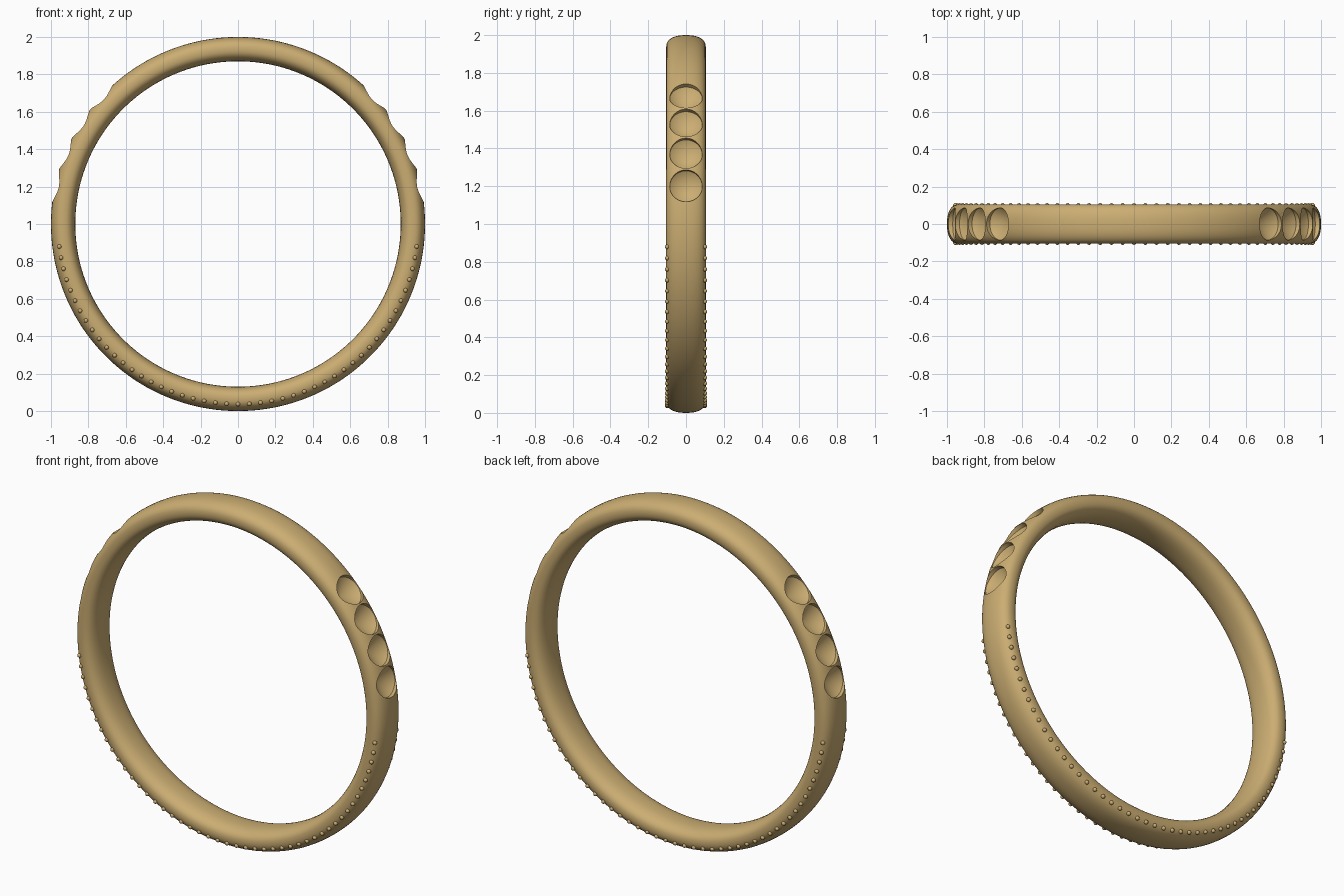
import bpy, bmesh
from math import sin, cos, pi, radians, copysign
from mathutils import Matrix, Vector

if "Cube" in bpy.data.objects:
    bpy.data.objects.remove(bpy.data.objects["Cube"])

CENTRE = Vector((0, 0, 1))
gold = bpy.data.materials.new("gold")
gold.diffuse_color = (0.60, 0.42, 0.17, 1)
gold.use_nodes = True
gold.node_tree.nodes["Principled BSDF"].inputs["Base Color"].default_value = gold.diffuse_color


def make_object(name, bm):
    bmesh.ops.recalc_face_normals(bm, faces=bm.faces)
    mesh = bpy.data.meshes.new(name)
    bm.to_mesh(mesh)
    bm.free()
    mesh.materials.append(gold)
    ob = bpy.data.objects.new(name, mesh)
    bpy.context.collection.objects.link(ob)
    return ob


def revolve_grid(bm, rings):
    # join closed rings of vertices into a tube that closes on itself
    n, m = len(rings), len(rings[0])
    for i in range(n):
        a, b = rings[i], rings[(i + 1) % n]
        for j in range(m):
            k = (j + 1) % m
            bm.faces.new((a[j], a[k], b[k], b[j]))


def smooth(ob, angle):
    bpy.ops.object.select_all(action='DESELECT')
    ob.select_set(True)
    bpy.context.view_layer.objects.active = ob
    bpy.ops.object.shade_smooth_by_angle(angle=radians(angle))


# band: rounded oval section swept round the y axis
def sect(v, e=2.4):
    return copysign(abs(v) ** (2 / e), v)


bm = bmesh.new()
rings = []
for i in range(192):
    a = 2 * pi * (i + 0.5) / 192
    ring = []
    for j in range(36):
        t = 2 * pi * j / 36
        r = 0.935 + 0.065 * sect(cos(t))
        ring.append(bm.verts.new(CENTRE + Vector((r * cos(a), 0.105 * sect(sin(t)), r * sin(a)))))
    rings.append(ring)
revolve_grid(bm, rings)
band = make_object("band", bm)

# stone seat cutters: straight wall with a conical bottom, four per shoulder
bm = bmesh.new()
for base in (11.7, 22.1, 32.5, 42.9):
    for ang in (base, 180 - base):
        a = radians(ang)
        d = Vector((cos(a), 0, sin(a)))
        s = Vector((-sin(a), 0, cos(a)))
        y = Vector((0, 1, 0))

        def circle(r):
            return [bm.verts.new(CENTRE + d * r + 0.086 * (s * cos(2 * pi * k / 48) + y * sin(2 * pi * k / 48)))
                    for k in range(48)]

        top, low = circle(1.06), circle(0.972)
        tip = bm.verts.new(CENTRE + d * 0.905)
        bm.faces.new(top)
        for k in range(48):
            n = (k + 1) % 48
            bm.faces.new((top[k], top[n], low[n], low[k]))
            bm.faces.new((low[k], low[n], tip))
cutter = make_object("seat_cutter", bm)
cutter.hide_render = True

mod = band.modifiers.new("seats", 'BOOLEAN')
mod.operation = 'DIFFERENCE'
mod.solver = 'EXACT'
mod.object = cutter
bpy.context.view_layer.objects.active = band
bpy.ops.object.modifier_apply(modifier=mod.name)
bpy.data.objects.remove(cutter)
smooth(band, 28)

# beading: a row of small grains along both lower edges
bm = bmesh.new()
for i in range(47):
    a = radians(-7.2 - 165.6 * i / 46)
    for side in (-1, 1):
        p = CENTRE + Vector((0.963 * cos(a), side * 0.1, 0.963 * sin(a)))
        bmesh.ops.create_icosphere(bm, subdivisions=2, radius=0.012, matrix=Matrix.Translation(p))
smooth(make_object("edge_beads", bm), 60)
